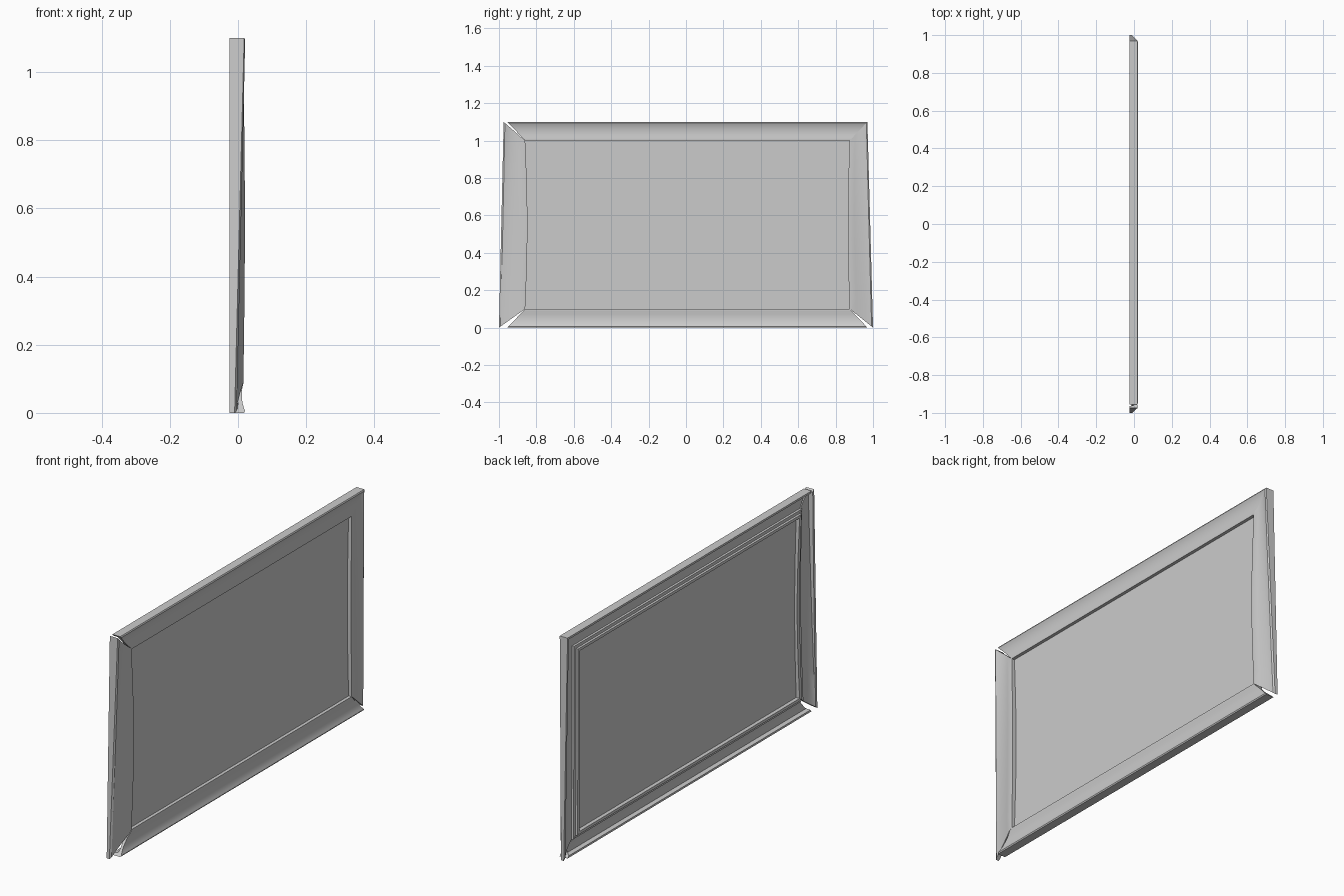
import bpy, bmesh, math

if "Cube" in bpy.data.objects:
    bpy.data.objects.remove(bpy.data.objects["Cube"])

# Moulding cross-section: (distance outward from opening, depth x)
front = [(0.0, 0.014), (0.012, 0.016), (0.03, 0.012), (0.05, 0.011),
         (0.07, 0.013), (0.085, 0.017), (0.094, 0.021), (0.1, 0.018)]
back = [(0.1, -0.025), (0.09, -0.025), (0.088, -0.002), (0.07, 0.0),
        (0.05, -0.002), (0.032, -0.005), (0.03, -0.014), (0.016, -0.016),
        (0.014, -0.025), (0.0, -0.025)]
PROFILE = front + back
WIDTH = 0.1


def sweep(name, stations):
    """Skin a closed profile through a list of point rings."""
    bm = bmesh.new()
    rings = [[bm.verts.new(p) for p in ring] for ring in stations]
    n = len(PROFILE)
    for a, b in zip(rings, rings[1:]):
        for i in range(n):
            j = (i + 1) % n
            bm.faces.new((a[i], a[j], b[j], b[i]))
    caps = [bm.faces.new(rings[0]), bm.faces.new(rings[-1])]
    bmesh.ops.triangulate(bm, faces=caps)
    bmesh.ops.recalc_face_normals(bm, faces=bm.faces)
    mesh = bpy.data.meshes.new(name)
    bm.to_mesh(mesh)
    bm.free()
    ob = bpy.data.objects.new(name, mesh)
    bpy.context.collection.objects.link(ob)
    bpy.ops.object.select_all(action='DESELECT')
    ob.select_set(True)
    bpy.context.view_layer.objects.active = ob
    bpy.ops.object.shade_smooth_by_angle(angle=math.radians(35))
    return ob


def lerp(a, b, t):
    return a + (b - a) * t


# Straight mitred rails along the top and bottom
def rail(name, inner_z, direction):
    ends = []
    for inner_y, outer_y in ((-0.86, -0.955), (0.875, 0.97)):
        ends.append([(x, lerp(inner_y, outer_y, u / WIDTH), inner_z + direction * u)
                     for u, x in PROFILE])
    sweep(name, ends)


rail("top_rail", 1.0, 1)
rail("bottom_rail", 0.1, -1)


# Slightly warped side stiles, leaning out and twisting back toward the foot
def stile(name, side, inner_y, outer_top, bulge):
    rings = []
    for k in range(13):
        t = k / 12
        ring = []
        inner = inner_y - bulge * math.sin(math.pi * t)
        outer = lerp(1.0, outer_top, t)
        for u, x in PROFILE:
            w = u / WIDTH
            y = side * lerp(inner, outer, w)
            z = lerp(WIDTH - u, 1.0 + u, t)
            depth = max(-0.025, x - 0.028 * (1 - t) * w * w)
            depth += 0.005 * (1 - w) * math.sin(math.pi * t)
            ring.append((depth, y, z))
        rings.append(ring)
    sweep(name, rings)


stile("left_stile", -1, 0.86, 0.975, 0.012)
stile("right_stile", 1, 0.875, 0.97, 0.01)

# Thin flat panel inside the frame
bpy.ops.mesh.primitive_cube_add(size=1, location=(-0.004, 0.0075, 0.55))
panel = bpy.context.object
panel.name = "panel"
panel.scale = (0.004, 1.745, 0.91)
